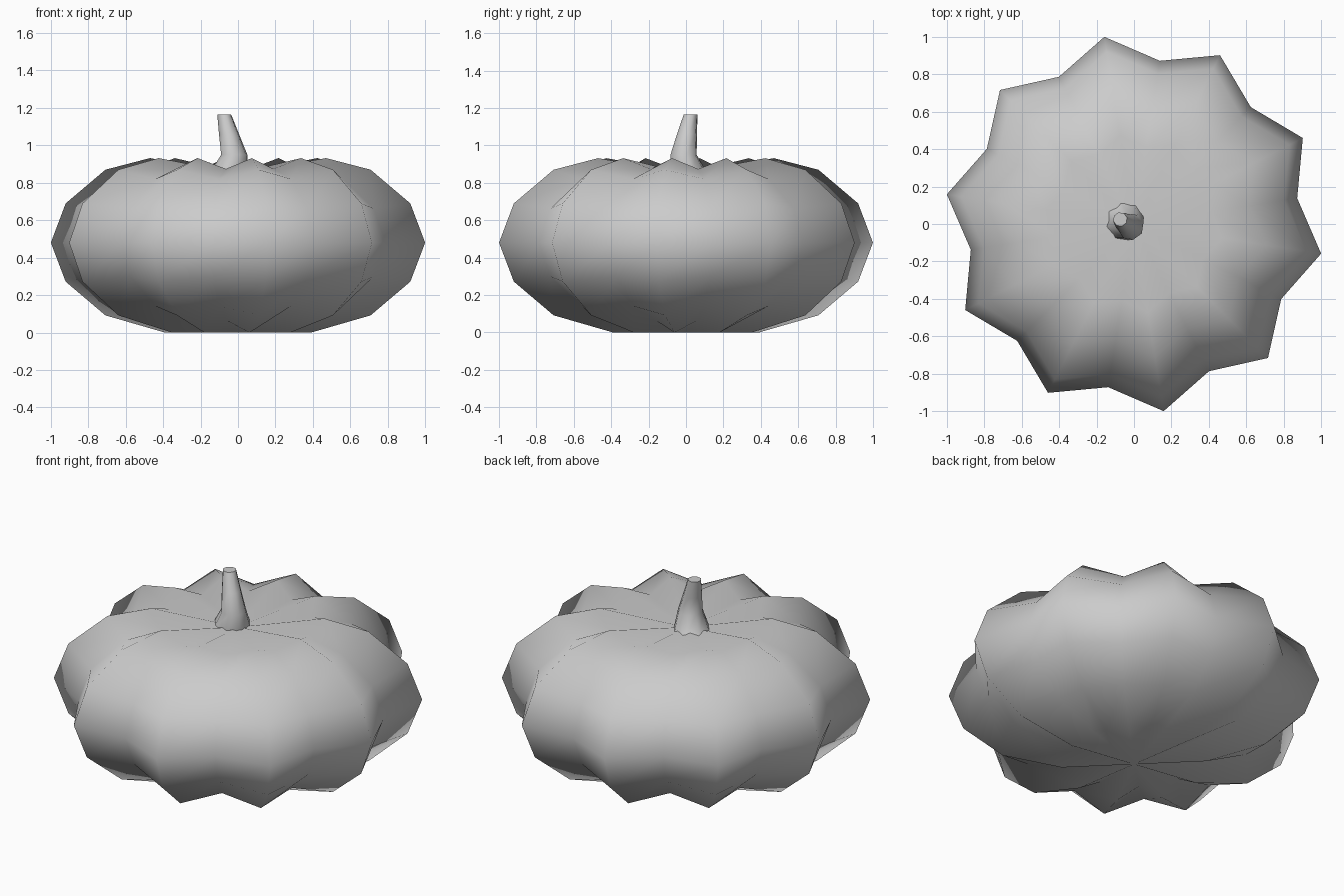
import bpy, bmesh
from math import cos, sin, radians, pi

if "Cube" in bpy.data.objects:
    bpy.data.objects.remove(bpy.data.objects["Cube"])


def loft(name, rings, start=None, end=None):
    """Skin a stack of equal-length rings; start/end are optional pole points."""
    bm = bmesh.new()
    loops = [[bm.verts.new(p) for p in ring] for ring in rings]
    n = len(loops[0])
    for a, b in zip(loops, loops[1:]):
        for i in range(n):
            j = (i + 1) % n
            bm.faces.new((a[i], a[j], b[j], b[i]))
    for loop, pole in ((loops[0], start), (loops[-1], end)):
        if pole is None:
            bm.faces.new(loop)
        else:
            tip = bm.verts.new(pole)
            for i in range(n):
                bm.faces.new((loop[i], loop[(i + 1) % n], tip))
    bmesh.ops.recalc_face_normals(bm, faces=bm.faces)
    for f in bm.faces:
        f.smooth = len(f.verts) < 5      # only the n-gon caps stay flat
    for f in bm.faces:
        if len(f.verts) > 4:
            for e in f.edges:
                e.smooth = False
    mesh = bpy.data.meshes.new(name)
    bm.to_mesh(mesh)
    bm.free()
    obj = bpy.data.objects.new(name, mesh)
    bpy.context.collection.objects.link(obj)
    return obj


# Pumpkin body: ten ribs, alternating crest and groove around each ring
RIBS, MID, GROOVE = 10, 0.48, 0.872
profile = [(0.395, 0.0), (0.717, 0.092), (0.932, 0.272), (1.012, 0.48),
           (0.932, 0.69), (0.717, 0.87), (0.476, 0.932)]
rings = []
for r, z in profile:
    ring = []
    for i in range(RIBS * 2):
        a = radians(-9 + 18 * i)
        s = GROOVE if i % 2 else 1.0
        ring.append((r * s * cos(a), r * s * sin(a), MID + (z - MID) * s))
    rings.append(ring)
loft("pumpkin_body", rings, (0, 0, 0.0), (0, 0, 0.85))

# Stem: tapering, leaning eight-sided stalk (x, y, z, radius)
SIDES = 8
stem = [(-0.05, 0.015, 0.85, 0.105), (-0.02, -0.013, 0.95, 0.072),
        (-0.048, 0.005, 1.06, 0.055), (-0.074, 0.025, 1.166, 0.038)]
loft("stem", [[(x + r * cos(2 * pi * (i + 0.3) / SIDES),
                y + r * sin(2 * pi * (i + 0.3) / SIDES), z)
               for i in range(SIDES)] for x, y, z, r in stem])
